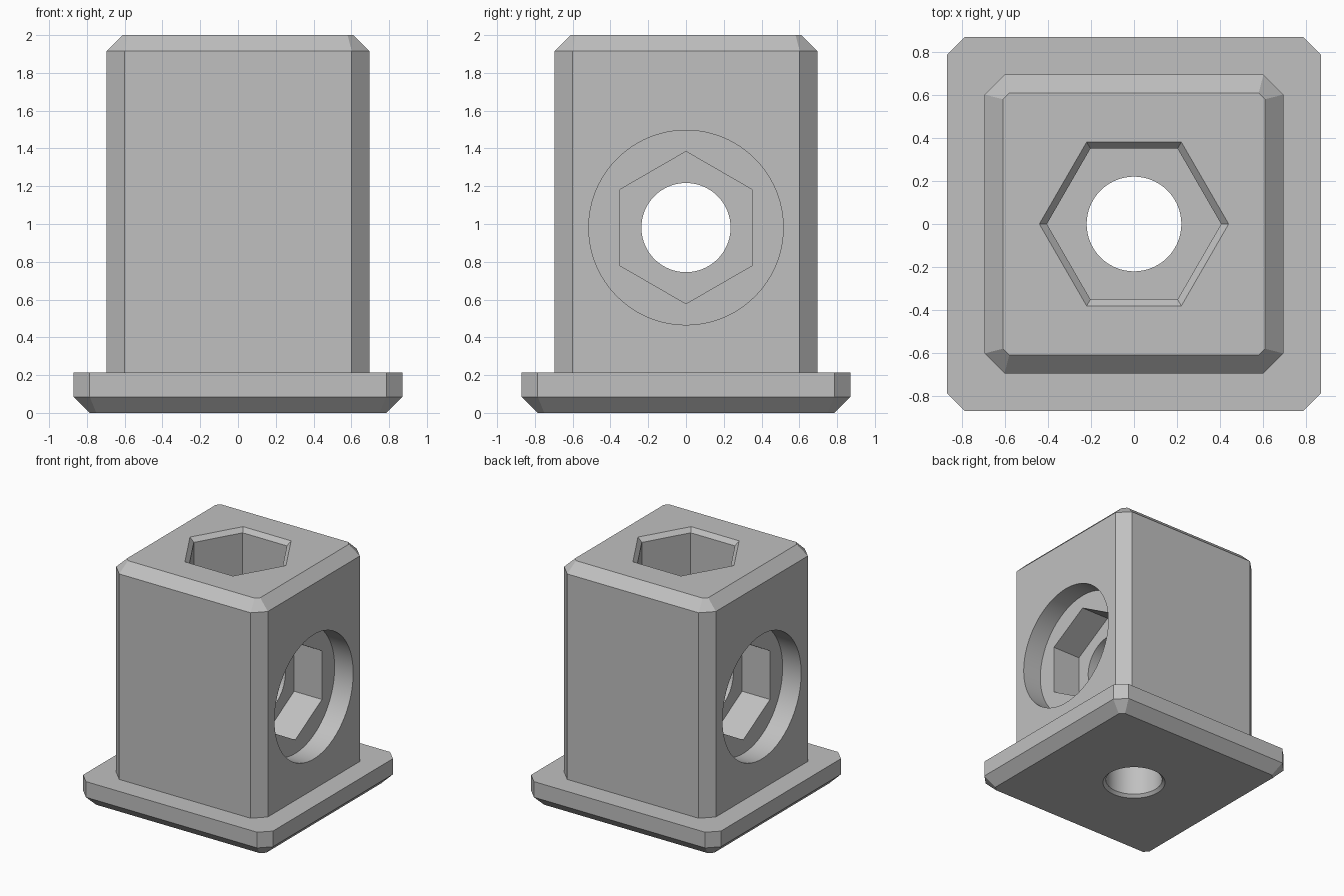
import bpy, bmesh
from math import cos, sin, pi, radians
from mathutils import Matrix

cube = bpy.data.objects.get("Cube")
if cube:
    bpy.data.objects.remove(cube, do_unlink=True)

grey = bpy.data.materials.new("mid_grey")
grey.use_nodes = True
colour = (0.53, 0.53, 0.53, 1)
grey.diffuse_color = colour
grey.node_tree.nodes["Principled BSDF"].inputs["Base Color"].default_value = colour


def octagon(half, cut):
    """Square outline with clipped corners, counter-clockwise."""
    k = half - cut
    corner = [(half, k), (k, half)]
    pts = []
    for _ in range(4):
        pts += corner
        corner = [(-y, x) for x, y in corner]
    return pts


def polygon(radius, sides):
    return [(radius * cos(2 * pi * i / sides), radius * sin(2 * pi * i / sides))
            for i in range(sides)]


def loft(name, sections, matrix=Matrix()):
    """Closed solid through a list of (z, outline)."""
    bm = bmesh.new()
    rings = [[bm.verts.new((x, y, z)) for x, y in outline] for z, outline in sections]
    for low, high in zip(rings, rings[1:]):
        n = len(low)
        for i in range(n):
            j = (i + 1) % n
            bm.faces.new((low[i], low[j], high[j], high[i]))
    bm.faces.new(rings[0][::-1])
    bm.faces.new(rings[-1])
    bm.transform(matrix)
    bmesh.ops.recalc_face_normals(bm, faces=bm.faces)
    mesh = bpy.data.meshes.new(name)
    bm.to_mesh(mesh)
    bm.free()
    mesh.materials.append(grey)
    obj = bpy.data.objects.new(name, mesh)
    bpy.context.collection.objects.link(obj)
    return obj


def cutter(name, profile, sides, matrix=Matrix()):
    obj = loft(name, [(z, polygon(r, sides)) for z, r in profile], matrix)
    obj.hide_render = True
    return obj


# Block with chamfered flange at the foot and chamfered top
housing = loft("flanged_housing", [(z, octagon(h, c)) for z, h, c in (
    (0, 0.785, 0.035), (0.085, 0.87, 0.085), (0.215, 0.87, 0.085),
    (0.215, 0.695, 0.093), (1.917, 0.695, 0.093), (2, 0.61, 0.03))])

# Upright bore and hexagonal pocket, with chamfered mouths
ROUND = 96
cutters = [
    cutter("upright_bore", [(-0.02, 0.263), (0.023, 0.22), (1.55, 0.22)], ROUND),
    cutter("top_hex_pocket", [(1.5, 0.405), (1.965, 0.405), (2.03, 0.47)], 6),
]

# Cross bore, with a hexagonal seat and a round recess on each side
axis = Matrix.Translation((0, 0, 0.981)) @ Matrix.Rotation(radians(90), 4, 'Y')
cutters.append(cutter("cross_bore", [(-0.35, 0.236), (0.35, 0.236)], ROUND, axis))
for side, turn in (("left", 0), ("right", 180)):
    m = Matrix.Rotation(radians(turn), 4, 'Z') @ axis
    cutters.append(cutter(side + "_hex_seat", [(0.27, 0.403), (0.6, 0.403)], 6, m))
    cutters.append(cutter(side + "_recess", [(0.525, 0.515), (0.8, 0.515)], ROUND, m))

bpy.context.view_layer.objects.active = housing
for c in cutters:
    mod = housing.modifiers.new(c.name, 'BOOLEAN')
    mod.operation = 'DIFFERENCE'
    mod.solver = 'EXACT'
    mod.object = c
    bpy.ops.object.modifier_apply(modifier=mod.name)
    bpy.data.objects.remove(c, do_unlink=True)

# Smooth bores, crisp edges
bpy.ops.object.select_all(action='DESELECT')
housing.select_set(True)
bpy.ops.object.shade_smooth_by_angle(angle=radians(20))
